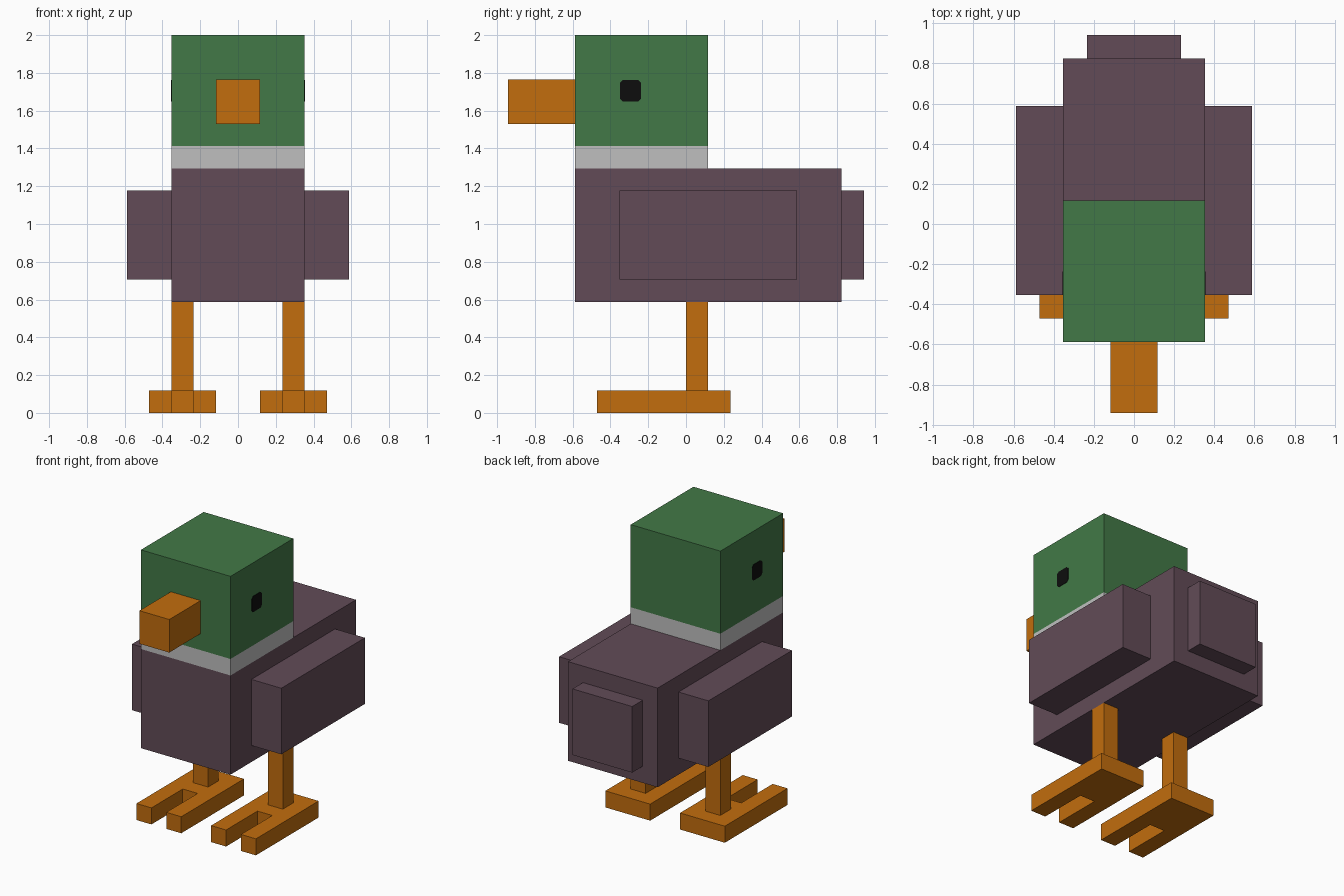
import bpy
import bmesh
from mathutils import Vector

U = 2 / 17  # one block of the model's grid

cube = bpy.data.objects.get("Cube")
if cube:
    bpy.data.objects.remove(cube, do_unlink=True)


def material(name, *srgb):
    color = [((c / 255 + 0.055) / 1.055) ** 2.4 if c > 10 else c / 3295 for c in srgb] + [1]
    mat = bpy.data.materials.new(name)
    mat.use_nodes = True
    mat.diffuse_color = color
    bsdf = mat.node_tree.nodes["Principled BSDF"]
    bsdf.inputs["Base Color"].default_value = color
    bsdf.inputs["Roughness"].default_value = 0.9
    return mat


green = material("head green", 66, 121, 71)
white = material("collar grey", 191, 191, 191)
brown = material("plumage brown", 98, 75, 87)
orange = material("beak orange", 194, 109, 13)
black = material("eye black", 13, 13, 13)


def finish(name, bm, mat):
    bmesh.ops.recalc_face_normals(bm, faces=bm.faces)
    mesh = bpy.data.meshes.new(name)
    bm.to_mesh(mesh)
    bm.free()
    mesh.materials.append(mat)
    obj = bpy.data.objects.new(name, mesh)
    bpy.context.collection.objects.link(obj)
    return obj


def box_mesh(low, high):
    low, high = Vector(low) * U, Vector(high) * U
    bm = bmesh.new()
    bmesh.ops.create_cube(bm, size=1)
    bmesh.ops.scale(bm, vec=high - low, verts=bm.verts)
    bmesh.ops.translate(bm, vec=(low + high) / 2, verts=bm.verts)
    return bm


def box(name, low, high, mat):
    return finish(name, box_mesh(low, high), mat)


def sided_box(name, low, high, mat):
    # the same box on the left (+x) and the right (-x)
    box("left_" + name, low, high, mat)
    box("right_" + name, (-high[0], *low[1:]), (-low[0], *high[1:]), mat)


# Body, tail, collar, head and beak
box("body", (-3, -5, 5), (3, 7, 11), brown)
box("tail", (-2, 7, 6), (2, 8, 10), brown)
box("collar", (-3, -5, 11), (3, 1, 12), white)
box("head", (-3, -5, 12), (3, 1, 17), green)
box("beak", (-1, -8, 13), (1, -5, 15), orange)

# Wings and legs
sided_box("wing", (3, -3, 6), (5, 5, 10), brown)
sided_box("leg", (2, 0, 1), (3, 1, 5), orange)

# Feet: a flat slab split into two toes at the front
FOOT = [(1, -4), (2, -4), (2, -1), (3, -1), (3, -4), (4, -4), (4, 2), (1, 2)]
for side, sign in (("left", 1), ("right", -1)):
    bm = bmesh.new()
    sole = bm.faces.new([bm.verts.new((sign * x * U, y * U, 0)) for x, y in FOOT])
    top = bmesh.ops.extrude_face_region(bm, geom=[sole], use_keep_orig=True)["geom"]
    bmesh.ops.translate(bm, vec=(0, 0, U),
                        verts=[v for v in top if isinstance(v, bmesh.types.BMVert)])
    finish(side + "_foot", bm, orange)

    # Eyes: thin plates with clipped corners
    x0, x1 = sorted((sign * 2.98, sign * 3.02))
    bm = box_mesh((x0, -2.98, 14.02), (x1, -2.02, 14.98))
    corners = [e for e in bm.edges if abs(e.verts[0].co.x - e.verts[1].co.x) > 0.001]
    bmesh.ops.bevel(bm, geom=corners, offset=0.13 * U, segments=1, affect='EDGES')
    finish(side + "_eye", bm, black)
